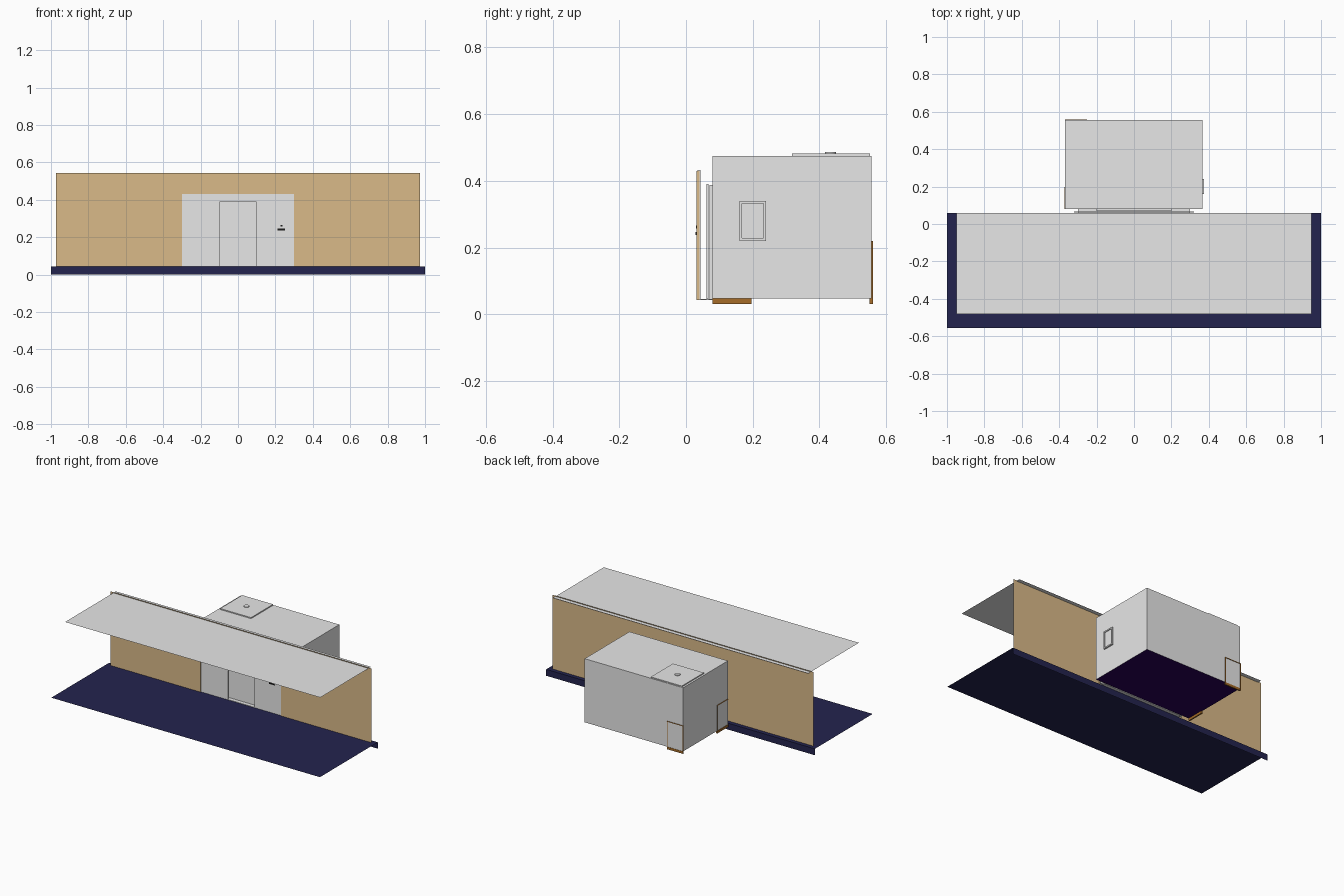
import bpy, math

if "Cube" in bpy.data.objects:
    bpy.data.objects.remove(bpy.data.objects["Cube"])


def material(name, r, g, b):
    m = bpy.data.materials.new(name)
    m.diffuse_color = (r, g, b, 1)
    m.use_nodes = True
    m.node_tree.nodes["Principled BSDF"].inputs["Base Color"].default_value = m.diffuse_color
    return m


GREY = material("light grey", 0.8, 0.8, 0.8)
TAN = material("tan wall", 0.70, 0.49, 0.25)
NAVY = material("navy floor", 0.017, 0.017, 0.077)
PURPLE = material("dark purple floor", 0.02, 0.0, 0.09)
WOOD = material("brown wood", 0.38, 0.15, 0.022)
BLACK = material("black metal", 0.01, 0.01, 0.01)


def mesh(name, verts, faces, *mats):
    me = bpy.data.meshes.new(name)
    me.from_pydata(verts, [], faces)
    for m in mats:
        me.materials.append(m)
    ob = bpy.data.objects.new(name, me)
    bpy.context.collection.objects.link(ob)
    return ob


def box(name, x0, x1, y0, y1, z0, z1, mat):
    v = [(x, y, z) for z in (z0, z1) for y in (y0, y1) for x in (x0, x1)]
    f = [(0, 2, 3, 1), (4, 5, 7, 6), (0, 1, 5, 4),
         (1, 3, 7, 5), (3, 2, 6, 7), (2, 0, 4, 6)]
    return mesh(name, v, f, mat)


def flat(name, x0, x1, y0, y1, z, mat):
    return mesh(name, [(x0, y0, z), (x1, y0, z), (x1, y1, z), (x0, y1, z)],
                [(0, 1, 2, 3)], mat)


def upright(name, x0, x1, z0, z1, y, mat):
    return mesh(name, [(x0, y, z0), (x1, y, z0), (x1, y, z1), (x0, y, z1)],
                [(0, 1, 2, 3)], mat)


# Corridor floor with the skirt hanging at its back edge, and ceiling sheet
flat("corridor_floor", -1, 1, -0.557, 0.058, 0.043, NAVY)
upright("floor_skirt", -1, 1, 0, 0.043, 0.058, NAVY)
flat("corridor_ceiling", -0.95, 0.95, -0.482, 0.058, 0.537, GREY)

# Corridor wall with a doorway opening
wy = 0.031
outer = [(-0.972, 0.043), (-0.3, 0.043), (-0.3, 0.432), (0.3, 0.432),
         (0.3, 0.043), (0.972, 0.043), (0.972, 0.542), (-0.972, 0.542)]
mesh("corridor_wall", [(x, wy, z) for x, z in outer],
     [(0, 1, 2, 7), (2, 3, 6, 7), (3, 4, 5, 6)], TAN)

# Doorway: jambs, side panels, recessed middle door
for s, side in ((-1, "left"), (1, "right")):
    xs = sorted((s * 0.3, s * 0.303))
    box(side + "_jamb", *xs, wy, 0.04, 0.043, 0.43, TAN)
    xs = sorted((s * 0.1, s * 0.3))
    box(side + "_door_panel", *xs, 0.035, 0.043, 0.043, 0.432, GREY)
box("door_lintel", -0.1, 0.1, 0.035, 0.043, 0.387, 0.432, GREY)
box("middle_door", -0.2, 0.2, 0.07, 0.079, 0.045, 0.387, GREY)
box("door_track", -0.32, 0.32, 0.061, 0.068, 0.045, 0.39, GREY)
box("door_threshold", -0.3, 0.3, 0.035, 0.08, 0.043, 0.046, GREY)

# Door handle
box("handle_bar", 0.212, 0.25, 0.028, 0.032, 0.237, 0.246, BLACK)
box("handle_lock", 0.226, 0.238, 0.03, 0.035, 0.257, 0.266, BLACK)

# Room behind the doorway; its underside is the dark floor
room = box("room", -0.368, 0.365, 0.08, 0.556, 0.047, 0.475, GREY)
room.data.materials.append(PURPLE)
for p in room.data.polygons:
    if p.normal.z < -0.5:
        p.material_index = 1

# Window frame on the right side
box("window_pane", 0.365, 0.369, 0.168, 0.232, 0.228, 0.332, GREY)
for z0, z1 in ((0.22, 0.228), (0.332, 0.34)):
    box("window_rail", 0.365, 0.375, 0.16, 0.24, z0, z1, GREY)
for y0, y1 in ((0.16, 0.168), (0.232, 0.24)):
    box("window_stile", 0.365, 0.375, y0, y1, 0.22, 0.34, GREY)

# Wooden door backs that show below the room, with thin proud rims
box("side_wood_panel", -0.371, -0.362, 0.08, 0.197, 0.031, 0.047, WOOD)
box("side_wood_top", -0.372, -0.368, 0.08, 0.197, 0.217, 0.22, WOOD)
box("side_wood_edge", -0.372, -0.368, 0.194, 0.197, 0.031, 0.22, WOOD)
box("back_wood_panel", -0.368, -0.25, 0.55, 0.558, 0.031, 0.047, WOOD)
box("back_wood_top", -0.368, -0.25, 0.556, 0.56, 0.217, 0.22, WOOD)
box("back_wood_edge", -0.253, -0.25, 0.556, 0.56, 0.031, 0.22, WOOD)
box("back_wood_corner", -0.37, -0.367, 0.556, 0.56, 0.031, 0.22, WOOD)

# Roof hatch with a round cap
box("hatch", -0.355, -0.125, 0.317, 0.552, 0.475, 0.482, GREY)
bpy.ops.mesh.primitive_cylinder_add(vertices=24, radius=0.017, depth=0.005,
                                    location=(-0.24, 0.433, 0.4845))
cap = bpy.context.object
cap.name = "hatch_cap"
cap.data.materials.append(GREY)
bpy.ops.object.shade_smooth_by_angle(angle=math.radians(40))
